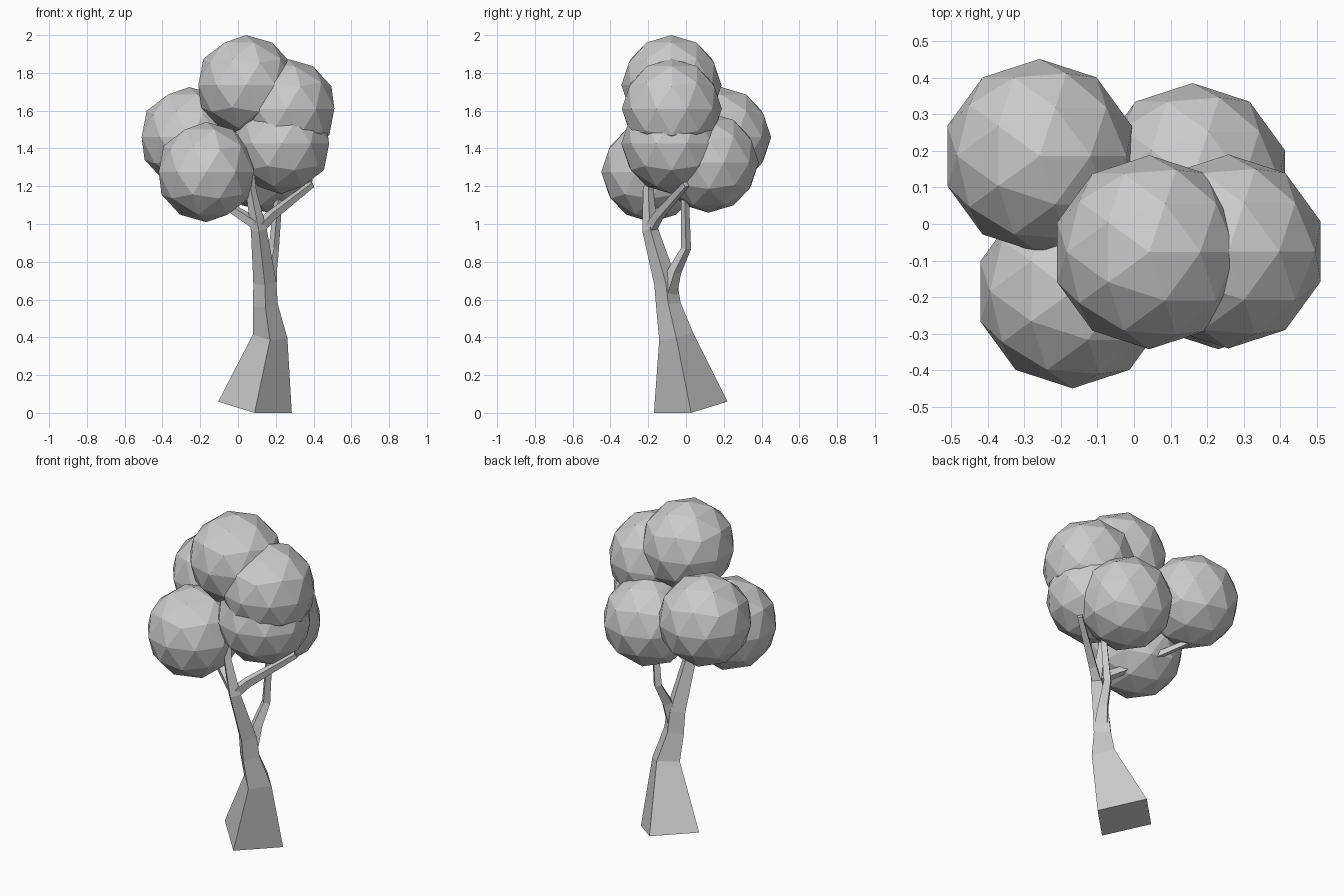
import bpy, bmesh, math
from mathutils import Vector

if "Cube" in bpy.data.objects:
    bpy.data.objects.remove(bpy.data.objects["Cube"])

UP = Vector((0, 0, 1))


def limb(name, path, first=None):
    """Four-sided tapering tube; path holds (x, y, z, radius)."""
    bm = bmesh.new()
    pts = [Vector(p[:3]) for p in path]
    rings = []
    for i, p in enumerate(pts):
        n = (pts[min(i + 1, len(pts) - 1)] - pts[max(i - 1, 0)]).normalized()
        if i == 0 and first:
            n = Vector(first).normalized()
        q = UP.rotation_difference(n)
        r = path[i][3]
        rings.append([bm.verts.new(p + q @ Vector((r * math.cos(k * math.pi / 2),
                                                   r * math.sin(k * math.pi / 2), 0)))
                      for k in range(4)])
    for a, b in zip(rings, rings[1:]):
        for k in range(4):
            j = (k + 1) % 4
            bm.faces.new((a[k], a[j], b[j], b[k]))
    bm.faces.new(rings[0][::-1])
    bm.faces.new(rings[-1])
    bmesh.ops.recalc_face_normals(bm, faces=bm.faces)
    me = bpy.data.meshes.new(name)
    bm.to_mesh(me)
    bm.free()
    bpy.context.collection.objects.link(bpy.data.objects.new(name, me))


# Trunk with flared, tilted foot, continuing into the front stem
limb("trunk", [(0.09, 0.025, 0.03, 0.197), (0.17, -0.052, 0.405, 0.092),
               (0.145, -0.093, 0.57, 0.066), (0.142, -0.108, 0.69, 0.061),
               (0.11, -0.19, 0.97, 0.042), (0.07, -0.2, 1.17, 0.028),
               (0.06, -0.19, 1.3, 0.024)], first=(0.154, -0.154, 1))

# Branches
limb("back_branch", [(0.155, -0.095, 0.64, 0.05), (0.17, -0.06, 0.75, 0.036),
                     (0.19, 0.0, 0.87, 0.027), (0.22, -0.008, 1.22, 0.02)])
limb("right_branch", [(0.105, -0.19, 0.97, 0.036), (0.17, -0.15, 1.04, 0.03),
                      (0.39, 0.0, 1.21, 0.02)])
limb("left_branch", [(0.1, -0.195, 1.0, 0.034), (-0.03, -0.13, 1.08, 0.026),
                     (-0.28, 0.18, 1.23, 0.018)])

# Foliage balls
R = 0.265
for i, c in enumerate([(0.042, -0.077, 1.735), (0.258, -0.075, 1.61),
                       (0.16, 0.12, 1.325), (0.23, -0.077, 1.425),
                       (-0.258, 0.186, 1.46), (-0.168, -0.184, 1.275)]):
    bpy.ops.mesh.primitive_ico_sphere_add(subdivisions=2, radius=R, location=c)
    bpy.context.object.name = f"foliage_{i + 1}"
